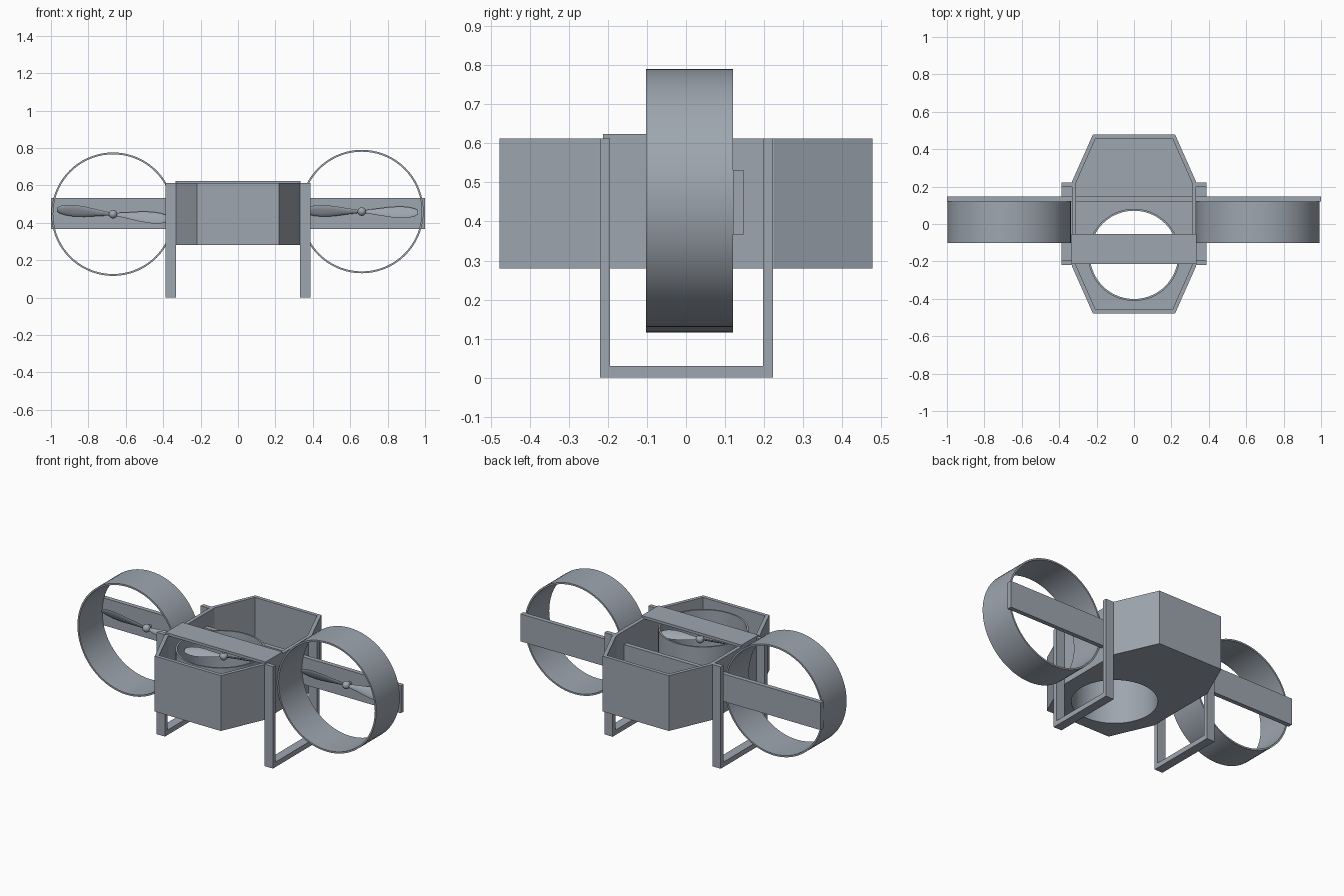
import bpy, bmesh
from math import cos, sin, pi, radians
from mathutils import Matrix, Vector

cube = bpy.data.objects.get("Cube")
if cube:
    bpy.data.objects.remove(cube, do_unlink=True)

grey = bpy.data.materials.new("plain_grey")
grey.use_nodes = True
COLOUR = (0.34, 0.38, 0.43, 1)
grey.diffuse_color = COLOUR
grey.node_tree.nodes["Principled BSDF"].inputs["Base Color"].default_value = COLOUR


def finish(name, bm, matrix=None, smooth=False):
    """Turn a bmesh into a named object."""
    bmesh.ops.recalc_face_normals(bm, faces=bm.faces)
    mesh = bpy.data.meshes.new(name)
    bm.to_mesh(mesh)
    bm.free()
    mesh.materials.append(grey)
    obj = bpy.data.objects.new(name, mesh)
    bpy.context.collection.objects.link(obj)
    if matrix:
        obj.matrix_world = matrix
    bpy.ops.object.select_all(action='DESELECT')
    obj.select_set(True)
    bpy.context.view_layer.objects.active = obj
    if smooth:
        bpy.ops.object.shade_smooth_by_angle(angle=radians(35))
    return obj


def box(name, x, y, z):
    """Box from (min, max) pairs."""
    bm = bmesh.new()
    bmesh.ops.create_cube(bm, size=1)
    for v in bm.verts:
        v.co = Vector([(lo + hi) / 2 + c * (hi - lo)
                       for c, (lo, hi) in zip(v.co, (x, y, z))])
    return finish(name, bm)


def prism(name, outline, z0, z1):
    """Extrude a flat outline upwards."""
    bm = bmesh.new()
    face = bm.faces.new([bm.verts.new((x, y, z0)) for x, y in outline])
    top = bmesh.ops.extrude_face_region(bm, geom=[face])["geom"]
    bmesh.ops.translate(bm, vec=(0, 0, z1 - z0),
                        verts=[v for v in top if isinstance(v, bmesh.types.BMVert)])
    return finish(name, bm)


def tube(name, outer, inner, length, matrix, n=72):
    """Thin-walled ring along local z."""
    bm = bmesh.new()
    profile = [(inner, 0), (outer, 0), (outer, length), (inner, length)]
    rows = [[bm.verts.new((r * cos(2 * pi * i / n), r * sin(2 * pi * i / n), z))
             for r, z in profile] for i in range(n)]
    for i in range(n):
        a, b = rows[i], rows[(i + 1) % n]
        for j in range(4):
            k = (j + 1) % 4
            bm.faces.new((a[j], b[j], b[k], a[k]))
    return finish(name, bm, matrix, smooth=True)


def propeller(name, matrix, span, shaft):
    """Two pitched leaf blades, a round hub and a shaft along local z."""
    bm = bmesh.new()
    stations = [(0.03, 0.016), (0.25, 0.036), (0.5, 0.06), (0.7, 0.068),
                (0.86, 0.06), (0.96, 0.042), (1.0, 0.022)]
    pitch = Matrix.Rotation(radians(-25), 4, 'X')
    for turn in (0, pi):
        place = Matrix.Rotation(turn, 4, 'Z') @ pitch
        rings = []
        for t, chord in stations:
            rings.append([bm.verts.new(place @ Vector(
                (t * span, chord / 2 * cos(a * pi / 5), 0.005 * sin(a * pi / 5))))
                for a in range(10)])
        for a, b in zip(rings, rings[1:]):
            for i in range(10):
                k = (i + 1) % 10
                bm.faces.new((a[i], a[k], b[k], b[i]))
        bm.faces.new(rings[0])
        bm.faces.new(rings[-1])
    bmesh.ops.create_uvsphere(bm, u_segments=20, v_segments=12, radius=0.023)
    bmesh.ops.create_cone(bm, cap_ends=True, segments=16, radius1=0.009, radius2=0.009,
                          depth=shaft, matrix=Matrix.Translation((0, 0, shaft / 2)))
    return finish(name, bm, matrix, smooth=True)


def cut(target, cutter):
    """Subtract the cutter, then remove it."""
    mod = target.modifiers.new("cut", 'BOOLEAN')
    mod.operation = 'DIFFERENCE'
    mod.solver = 'EXACT'
    mod.object = cutter
    bpy.context.view_layer.objects.active = target
    bpy.ops.object.modifier_apply(modifier=mod.name)
    bpy.data.objects.remove(cutter, do_unlink=True)


def octagon(end_x, end_y, side_x, side_y):
    half = [(end_x, -end_y), (side_x, -side_y), (side_x, side_y), (end_x, end_y)]
    return half + [(-x, y) for x, y in reversed(half)]


# Open-topped body with a round opening in the floor
DUCT_Y, BASE, RIM = -0.165, 0.28, 0.613
body = prism("body", octagon(0.22, 0.478, 0.332, 0.225), BASE, RIM)
cut(body, prism("body_cavity", octagon(0.206, 0.456, 0.31, 0.22), BASE + 0.02, RIM + 0.1))
circle = [(0.24 * cos(i * pi / 36), DUCT_Y + 0.24 * sin(i * pi / 36)) for i in range(72)]
cut(body, prism("floor_opening", circle, BASE - 0.1, BASE + 0.1))

# Lift duct, its bridge plate and propeller
tube("lift_duct", 0.246, 0.236, 0.315, Matrix.Translation((0, DUCT_Y, BASE)))
box("bridge_plate", (-0.333, 0.333), (-0.213, -0.053), (0.608, 0.624))
propeller("lift_propeller", Matrix.Translation((0, -0.135, 0.54))
          @ Matrix.Rotation(radians(14), 4, 'Z'), 0.228, 0.07)

# Cross beam that carries both side fans
box("cross_beam", (-1, 1), (0.12, 0.147), (0.367, 0.532))

# Side fans: shroud ring and propeller, axes along y
to_back = Matrix.Rotation(-pi / 2, 4, 'X')
for side, x, z, tilt in (("right", -0.668, 0.446, 5), ("left", 0.662, 0.46, 1)):
    tube(side + "_shroud", 0.33, 0.32, 0.222,
         Matrix.Translation((x, -0.102, z)) @ to_back)
    propeller(side + "_propeller", Matrix.Translation((x, 0.085, z)) @ to_back
              @ Matrix.Rotation(radians(tilt), 4, 'Z'), 0.3, 0.037)

# Landing frames: two posts and a foot bar on each side
for side, x in (("right", (-0.387, -0.332)), ("left", (0.332, 0.387))):
    box(side + "_front_post", x, (-0.22, -0.195), (0, RIM))
    box(side + "_back_post", x, (0.197, 0.223), (0, RIM))
    box(side + "_foot_bar", x, (-0.195, 0.197), (0, 0.03))
